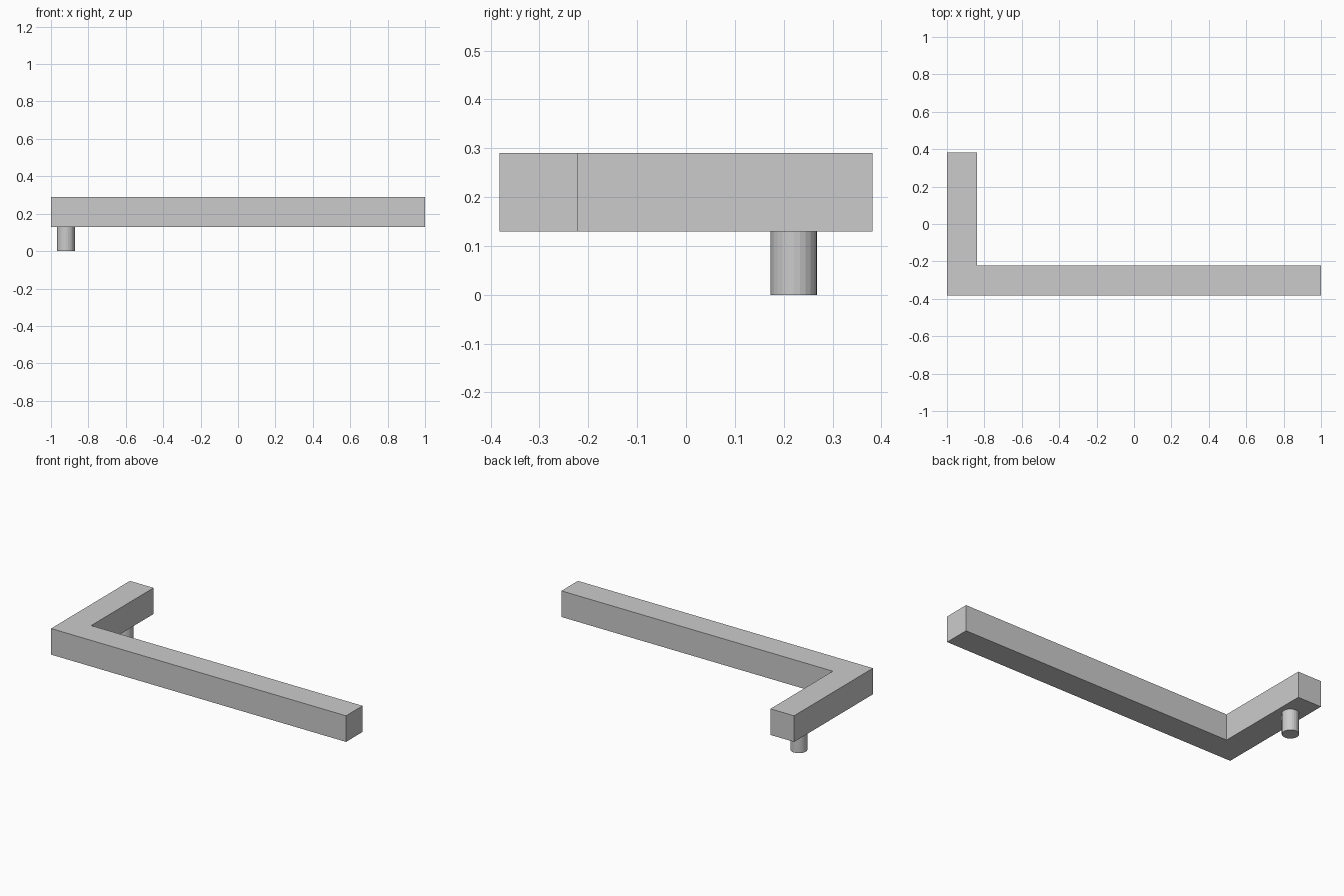
import bpy, bmesh
from mathutils import Matrix

if "Cube" in bpy.data.objects:
    bpy.data.objects.remove(bpy.data.objects["Cube"])

grey = bpy.data.materials.new("light grey")
grey.diffuse_color = (0.6, 0.6, 0.6, 1)
grey.use_nodes = True
grey.node_tree.nodes["Principled BSDF"].inputs["Base Color"].default_value = grey.diffuse_color


def finish(name, bm):
    bmesh.ops.recalc_face_normals(bm, faces=bm.faces)
    mesh = bpy.data.meshes.new(name)
    bm.to_mesh(mesh)
    bm.free()
    mesh.materials.append(grey)
    obj = bpy.data.objects.new(name, mesh)
    bpy.context.collection.objects.link(obj)
    return obj


HALF_LEN, HALF_WID, BAR = 1.0, 0.382, 0.16
BOTTOM, TOP = 0.13, 0.29

# L-shaped square bar: profile in plan, extruded upwards
inner_x, inner_y = -HALF_LEN + BAR, -HALF_WID + BAR
profile = [(-HALF_LEN, -HALF_WID), (HALF_LEN, -HALF_WID), (HALF_LEN, inner_y),
           (inner_x, inner_y), (inner_x, HALF_WID), (-HALF_LEN, HALF_WID)]
bm = bmesh.new()
face = bm.faces.new([bm.verts.new((x, y, BOTTOM)) for x, y in profile])
ext = bmesh.ops.extrude_face_region(bm, geom=[face], use_keep_orig=True)
top = [v for v in ext["geom"] if isinstance(v, bmesh.types.BMVert)]
bmesh.ops.translate(bm, verts=top, vec=(0, 0, TOP - BOTTOM))
finish("angled_bar", bm)

# Round peg under the short arm
bm = bmesh.new()
bmesh.ops.create_cone(bm, cap_ends=True, segments=24, radius1=0.0475,
                      radius2=0.0475, depth=BOTTOM,
                      matrix=Matrix.Translation((-0.92, 0.221, BOTTOM / 2)))
finish("peg", bm)
